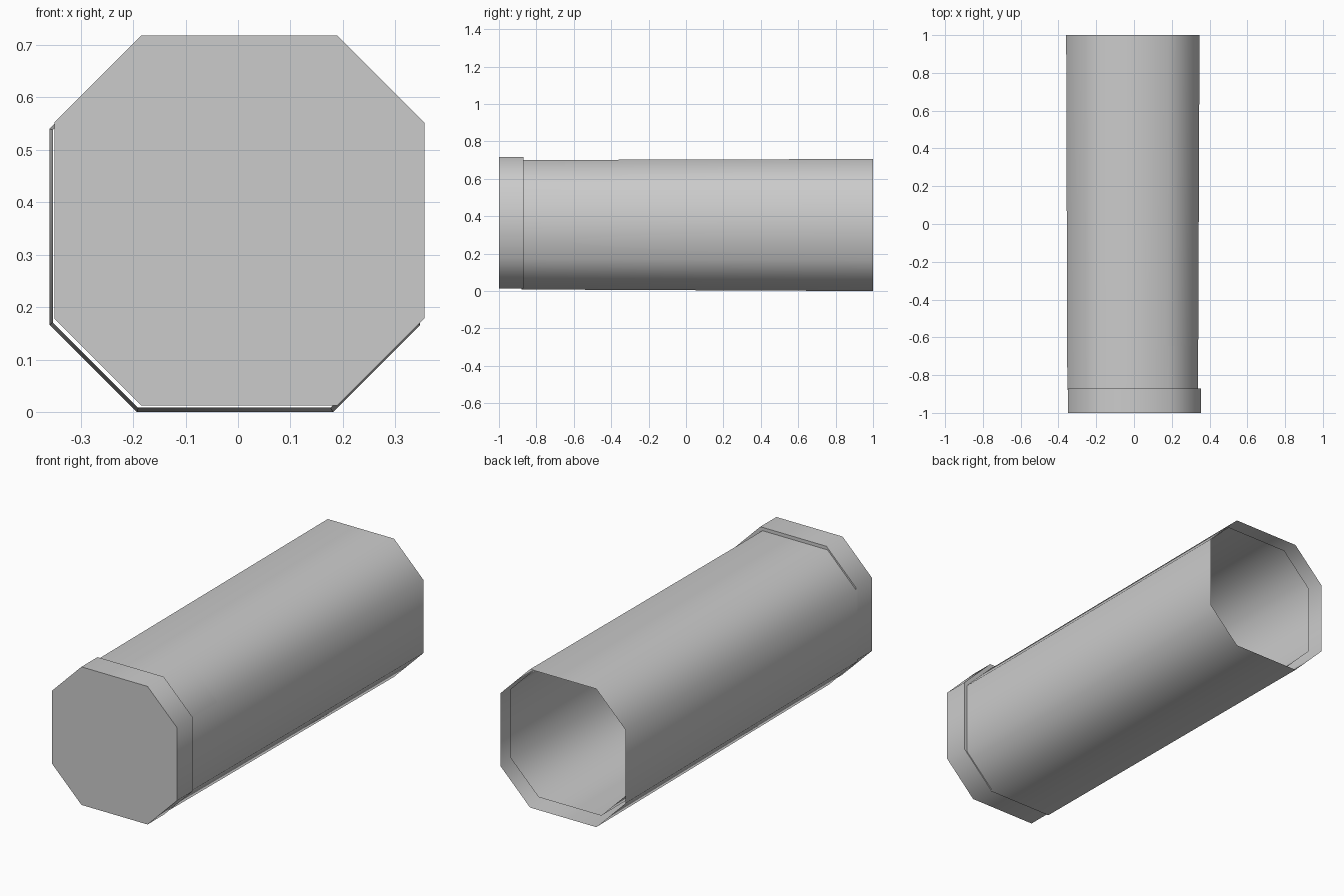
import bpy, bmesh, math

if "Cube" in bpy.data.objects:
    bpy.data.objects.remove(bpy.data.objects["Cube"])


def octagon(bm, y, cx, cz, half, flat=0.53):
    # ring of eight points: flats of half-length half*flat, chamfered corners
    f = half * flat
    pts = [(f, half), (half, f), (half, -f), (f, -half),
           (-f, -half), (-half, -f), (-half, f), (-f, half)]
    return [bm.verts.new((cx + x, y, cz + z)) for x, z in pts]


def loft(name, sections, closed_front=False):
    bm = bmesh.new()
    rings = [octagon(bm, *s) for s in sections]
    for a, b in zip(rings, rings[1:]):
        for i in range(8):
            j = (i + 1) % 8
            bm.faces.new((a[i], b[i], b[j], a[j]))
    if closed_front:
        bm.faces.new(rings[0])
    bmesh.ops.recalc_face_normals(bm, faces=bm.faces)
    # make side faces point away from the axis
    c = sections[0]
    side = max(bm.faces, key=lambda f: f.calc_center_median().x)
    if side.normal.x < 0:
        bmesh.ops.reverse_faces(bm, faces=bm.faces)
    # rounded-looking sides, crisp steps and ends
    for f in bm.faces:
        f.smooth = True
    for e in bm.edges:
        if len(e.link_faces) == 2 and e.calc_face_angle() > math.radians(60):
            e.smooth = False
    me = bpy.data.meshes.new(name)
    bm.to_mesh(me)
    bm.free()
    ob = bpy.data.objects.new(name, me)
    bpy.context.collection.objects.link(ob)
    return ob


# slightly flaring outer sleeve, open at both ends
loft("outer_sleeve", [(-0.88, -0.007, 0.3545, 0.346),
                      (1.0, -0.006, 0.353, 0.353)])

# closed front cap stepping down to an inner tube that stops short of the back
loft("cap_and_inner_tube", [(-1.0, 0.0025, 0.365, 0.3525),
                            (-0.87, 0.0025, 0.365, 0.3525),
                            (-0.87, 0.0025, 0.365, 0.334),
                            (0.935, 0.0015, 0.363, 0.334)], closed_front=True)
